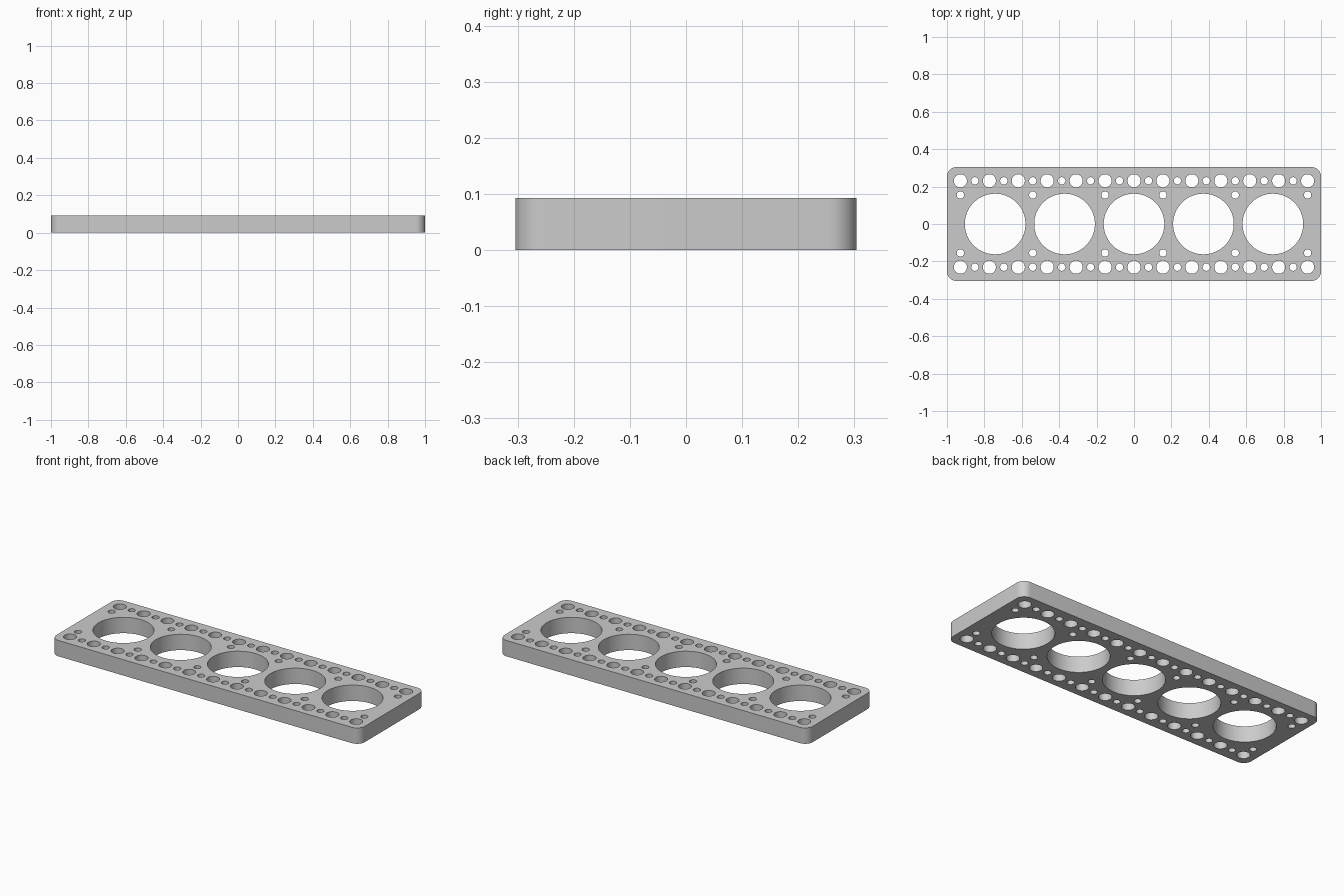
import bpy, bmesh, math

WIDTH, DEPTH, HEIGHT, CORNER = 2.0, 0.608, 0.093, 0.05
PITCH = 0.1547  # spacing of the edge holes

cube = bpy.data.objects.get("Cube")
if cube:
    bpy.data.objects.remove(cube, do_unlink=True)

grey = bpy.data.materials.new("plain grey")
grey.use_nodes = True
colour = (0.6, 0.6, 0.6, 1)
grey.diffuse_color = colour
grey.node_tree.nodes["Principled BSDF"].inputs["Base Color"].default_value = colour

outline = bpy.data.curves.new("plate_outline", "CURVE")
outline.dimensions = "2D"
outline.fill_mode = "BOTH"
outline.extrude = HEIGHT / 2


def add_loop(points):
    spline = outline.splines.new("POLY")
    spline.points.add(len(points) - 1)
    for point, (x, y) in zip(spline.points, points):
        point.co = (x, y, 0, 1)
    spline.use_cyclic_u = True


def arc(x, y, radius, start, sweep, steps):
    angles = [start + sweep * i / steps for i in range(steps + 1)]
    return [(x + radius * math.cos(a), y + radius * math.sin(a)) for a in angles]


def add_hole(x, y, radius, sides):
    add_loop(arc(x, y, radius, 0, math.tau, sides)[:-1])


# Rounded rectangular plate
border = []
for quarter, (sx, sy) in enumerate([(1, 1), (-1, 1), (-1, -1), (1, -1)]):
    border += arc(sx * (WIDTH / 2 - CORNER), sy * (DEPTH / 2 - CORNER),
                  CORNER, quarter * math.pi / 2, math.pi / 2, 12)
add_loop(border)

# Row of large bores
for i in range(-2, 3):
    add_hole(i * 2.4 * PITCH, 0, 0.162, 96)

for side in (-1, 1):
    # Alternating medium and small holes along each long edge
    for i in range(-12, 13):
        radius = 0.035 if i % 2 == 0 else 0.0195
        add_hole(i * PITCH / 2, side * 0.231, radius, 32)
    # Inner row of small holes
    for step in (-6, -3.5, -1, 1, 3.5, 6):
        add_hole(step * PITCH, side * 0.155, 0.0195, 32)

# Turn the outline into a clean solid
plate = bpy.data.objects.new("perforated_plate", outline)
bpy.context.collection.objects.link(plate)
plate.location.z = HEIGHT / 2
bpy.ops.object.select_all(action="DESELECT")
plate.select_set(True)
bpy.context.view_layer.objects.active = plate
bpy.ops.object.convert(target="MESH")
plate = bpy.context.object
bm = bmesh.new()
bm.from_mesh(plate.data)
bmesh.ops.remove_doubles(bm, verts=bm.verts, dist=0.0001)
bmesh.ops.recalc_face_normals(bm, faces=bm.faces)
bm.to_mesh(plate.data)
bm.free()
plate.data.materials.clear()
plate.data.materials.append(grey)
bpy.ops.object.shade_smooth_by_angle(angle=math.radians(30))
